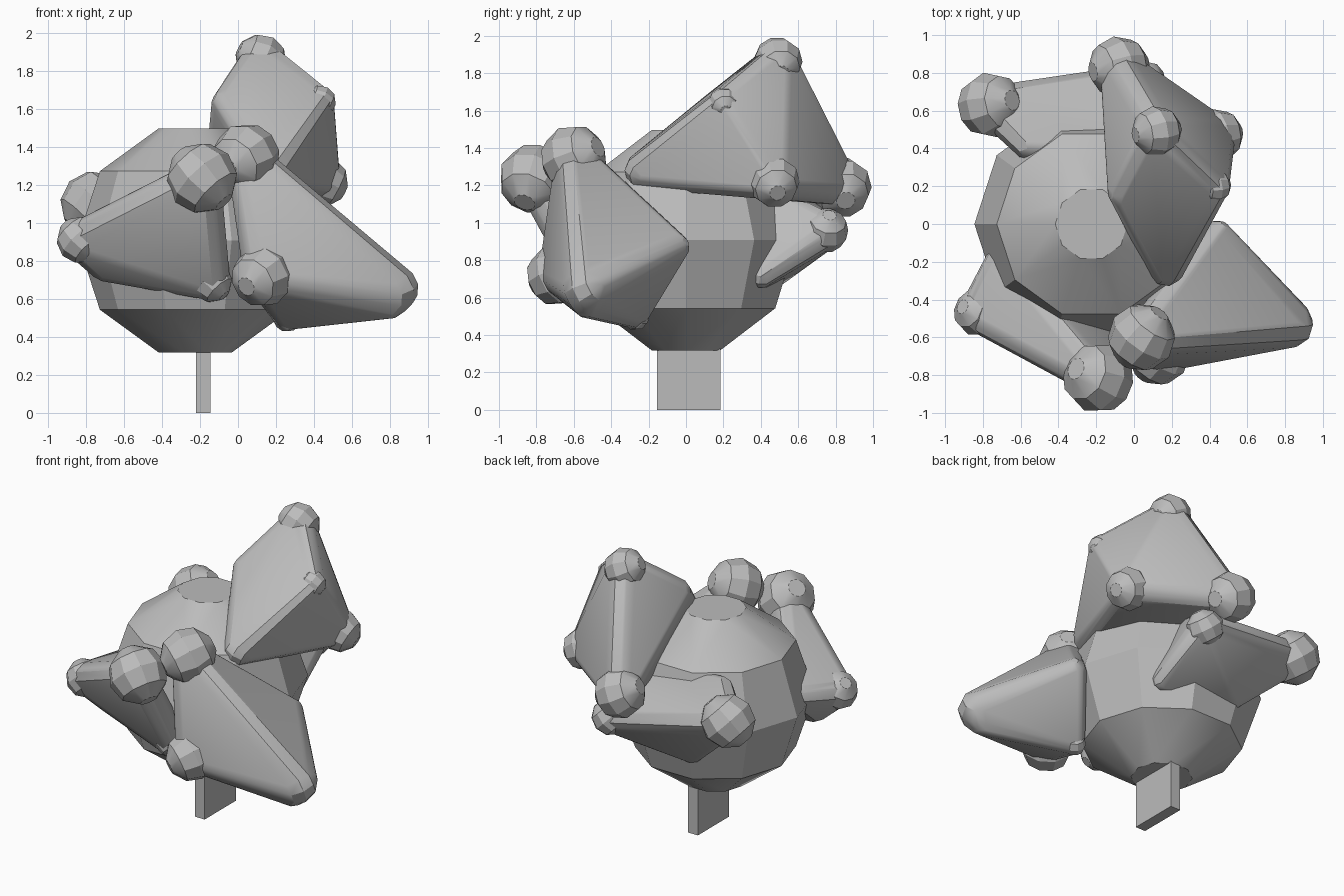
import bpy
import bmesh
import math
from mathutils import Vector

old = bpy.data.objects.get("Cube")
if old:
    bpy.data.objects.remove(old, do_unlink=True)

# One plain grey for everything
grey = bpy.data.materials.new("plain_grey")
grey.use_nodes = True
colour = (0.5, 0.5, 0.5, 1.0)
grey.diffuse_color = colour
grey.node_tree.nodes["Principled BSDF"].inputs["Base Color"].default_value = colour


def ball_points(center, radius, axis, sides=10):
    """Points of a flat-capped faceted ball whose caps face along the axis."""
    turn = Vector(axis).to_track_quat("Z", "Y")
    rings = sides // 2
    points = []
    for ring in range(rings):
        polar = math.pi * (ring + 0.5) / rings
        for side in range(sides):
            around = math.tau * side / sides
            offset = Vector((math.sin(polar) * math.cos(around),
                             math.sin(polar) * math.sin(around),
                             math.cos(polar)))
            points.append(Vector(center) + turn @ (offset * radius))
    return points


def add_hull(name, points):
    """Wrap points in a clean convex solid."""
    bm = bmesh.new()
    for point in points:
        bm.verts.new(point)
    bmesh.ops.convex_hull(bm, input=bm.verts[:])
    loose = [v for v in bm.verts if not v.link_faces]
    bmesh.ops.delete(bm, geom=loose, context="VERTS")
    bmesh.ops.dissolve_limit(bm, angle_limit=math.radians(1),
                             verts=bm.verts[:], edges=bm.edges[:])
    bmesh.ops.recalc_face_normals(bm, faces=bm.faces[:])
    mesh = bpy.data.meshes.new(name)
    bm.to_mesh(mesh)
    bm.free()
    mesh.materials.append(grey)
    obj = bpy.data.objects.new(name, mesh)
    bpy.context.collection.objects.link(obj)
    bpy.ops.object.select_all(action="DESELECT")
    obj.select_set(True)
    bpy.context.view_layer.objects.active = obj
    bpy.ops.object.shade_smooth_by_angle(angle=math.radians(30))
    return obj


def add_shard(name, axis, knobs, corners):
    """Rounded angular block with a faceted knob on some of its corners."""
    points = []
    for number, (x, y, z, radius) in enumerate(knobs, 1):
        center = (x, y, z)
        add_hull(f"{name}_knob_{number}", ball_points(center, radius, axis))
        points += ball_points(center, min(radius * 0.9, 0.1), axis)
    for x, y, z, radius in corners:
        points += ball_points((x, y, z), radius, axis)
    add_hull(name, points)


# Central body and its flat stalk
add_hull("body", ball_points((-0.225, 0, 0.907), 0.62, (0, 0, 1)))
add_hull("stalk", [Vector((x, y, z)) for x in (-0.22, -0.145)
                   for y in (-0.155, 0.185) for z in (0, 0.35)])

# Tall block at the upper back
add_shard("upper_block", (0.87, 0.15, -0.45),
          knobs=[(0.12, 0.49, 1.86, 0.135), (0.43, 0.2, 1.64, 0.085),
                 (0.44, 0.47, 1.22, 0.14), (-0.08, 0.83, 1.19, 0.165)],
          corners=[(0.17, -0.23, 1.28, 0.1), (-0.05, 0.17, 1.62, 0.09)])

# Block at the front left
add_shard("front_left_block", (0.55, 0.75, 0.35),
          knobs=[(0.04, -0.6, 1.345, 0.18), (0.13, -0.69, 0.72, 0.165),
                 (0.26, -0.27, 0.5, 0.075)],
          corners=[(0.82, -0.53, 0.65, 0.13), (0.79, -0.53, 0.57, 0.08),
                   (0.44, -0.06, 0.87, 0.08)])

# Block at the front right
add_shard("front_right_block", (-0.65, 0.27, 0.7),
          knobs=[(-0.19, -0.815, 1.235, 0.188), (-0.83, -0.47, 0.91, 0.125),
                 (-0.14, -0.52, 0.69, 0.11)],
          corners=[(-0.7, -0.2, 0.95, 0.09), (-0.7, -0.4, 0.77, 0.08)])

# Low block at the back right
add_shard("back_block", (0.68, 0.15, 0.7),
          knobs=[(-0.76, 0.63, 1.1, 0.175), (0.05, 0.75, 0.96, 0.12)],
          corners=[(-0.56, 0.42, 1.19, 0.08), (-0.38, 0.48, 0.74, 0.08),
                   (0.1, 0.4, 0.72, 0.07), (-0.1, 0.4, 1.15, 0.08)])
